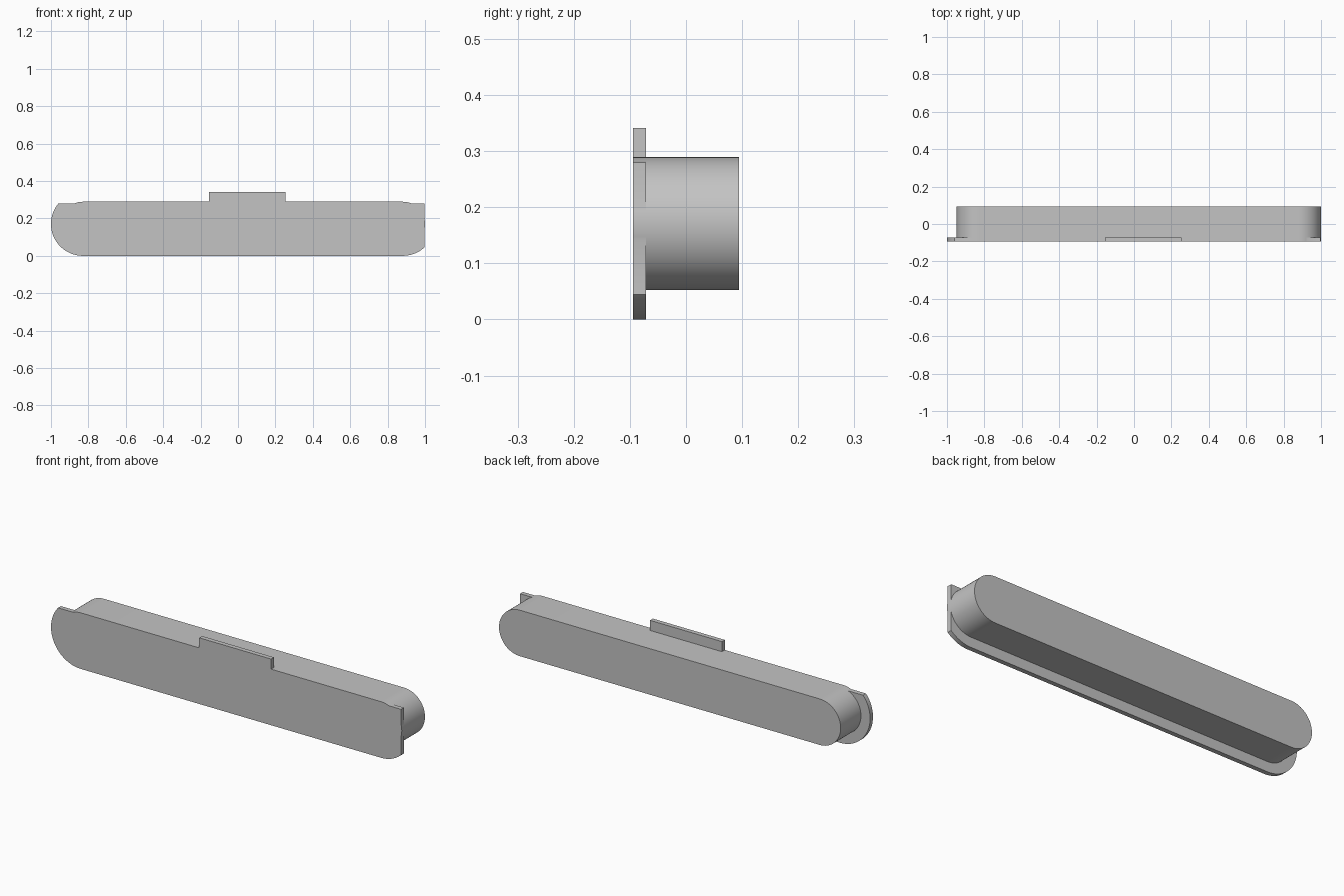
import bpy, bmesh
from math import sin, cos, radians, degrees, asin, acos

if "Cube" in bpy.data.objects:
    bpy.data.objects.remove(bpy.data.objects["Cube"], do_unlink=True)

grey = bpy.data.materials.new("plain grey")
grey.use_nodes = True
colour = (0.55, 0.55, 0.55, 1)
grey.diffuse_color = colour
grey.node_tree.nodes["Principled BSDF"].inputs["Base Color"].default_value = colour

# Shared layout: end-arc centres, radii and depths
LEFT, RIGHT, MID = 0.8815, -0.8295, 0.1705
R_BODY, R_RIM = 0.1185, 0.1705
FRONT, STEP, BACK = -0.0945, -0.071, 0.0945
CUT_X, CUT_Z, TAB_TOP = 0.996, 0.28, 0.341


def arc(cx, r, start, end, n=24):
    angles = [radians(start + (end - start) * i / n) for i in range(n + 1)]
    return [(cx + r * cos(a), MID + r * sin(a)) for a in angles]


def extrude_profile(name, points, y0, y1):
    bm = bmesh.new()
    face = bm.faces.new([bm.verts.new((x, y0, z)) for x, z in points])
    moved = bmesh.ops.extrude_face_region(bm, geom=[face], use_keep_orig=True)["geom"]
    verts = [v for v in moved if isinstance(v, bmesh.types.BMVert)]
    bmesh.ops.translate(bm, verts=verts, vec=(0, y1 - y0, 0))
    bmesh.ops.recalc_face_normals(bm, faces=bm.faces)
    mesh = bpy.data.meshes.new(name)
    bm.to_mesh(mesh)
    bm.free()
    mesh.materials.append(grey)
    obj = bpy.data.objects.new(name, mesh)
    bpy.context.collection.objects.link(obj)
    bpy.ops.object.select_all(action="DESELECT")
    obj.select_set(True)
    bpy.context.view_layer.objects.active = obj
    bpy.ops.object.shade_smooth_by_angle(angle=radians(30))
    return obj


# Long round-ended body
extrude_profile("body", arc(LEFT, R_BODY, -90, 90, 48) + arc(RIGHT, R_BODY, 90, 270, 48),
                STEP, BACK)

# Front plate: rim trimmed along the top and one end, with a raised tab
trim = degrees(asin((CUT_Z - MID) / R_BODY))
rim_trim = degrees(asin((CUT_Z - MID) / R_RIM))
end_cut = degrees(acos((CUT_X - LEFT) / R_RIM))
bulge = degrees(acos((CUT_X - LEFT) / R_BODY))
body_top = MID + R_BODY
outline = arc(LEFT, R_RIM, -90, -end_cut)
outline += arc(LEFT, R_BODY, -bulge, bulge, 8)
outline += [(CUT_X, CUT_Z)]
outline += arc(LEFT, R_BODY, trim, 90, 6)
outline += [(0.255, body_top), (0.255, TAB_TOP), (-0.155, TAB_TOP), (-0.155, body_top)]
outline += arc(RIGHT, R_BODY, 90, 180 - trim, 6)
outline += arc(RIGHT, R_RIM, 180 - rim_trim, 270, 40)
extrude_profile("front_plate", outline, FRONT, STEP)
